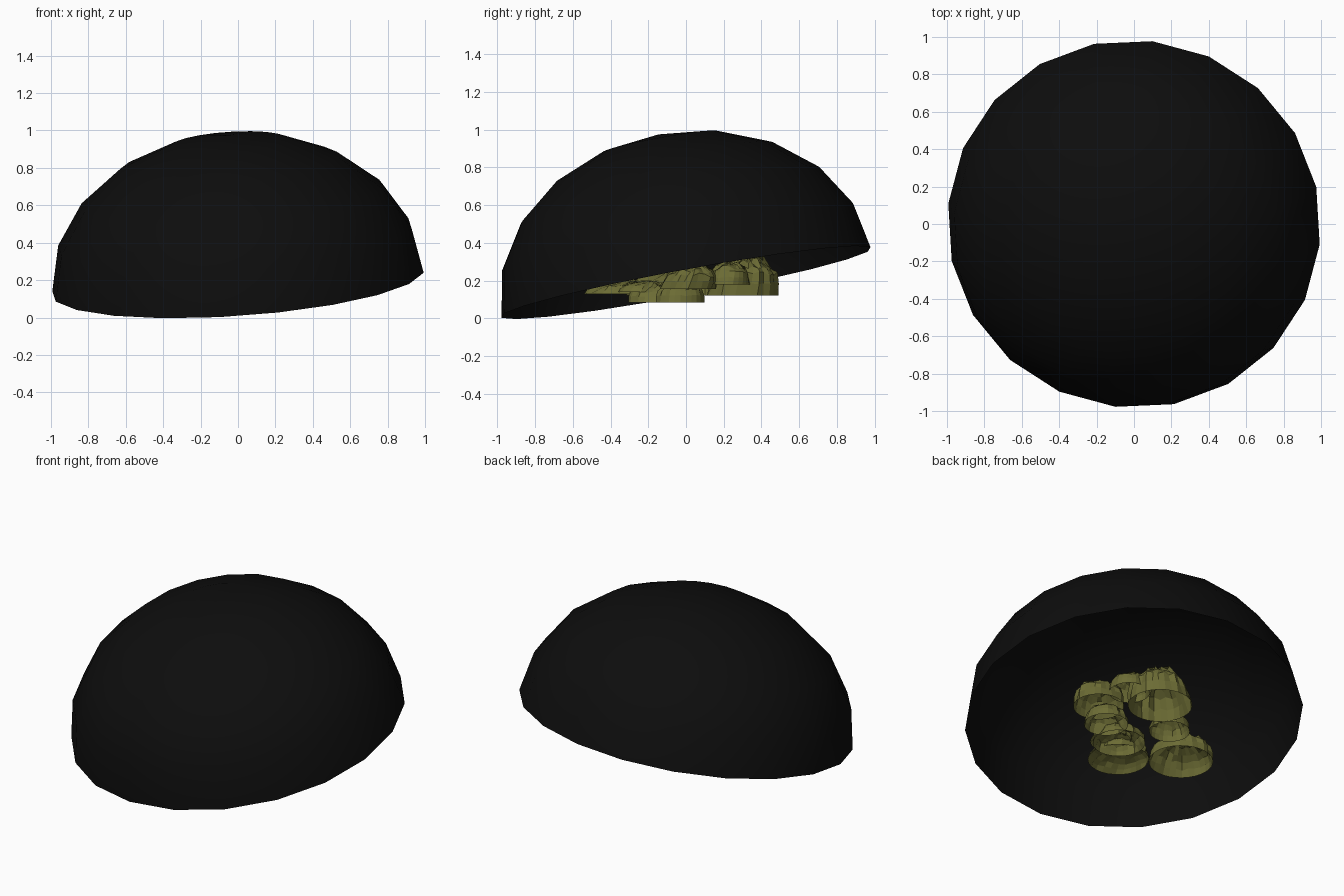
import bpy, bmesh, math, random
from mathutils import Vector, Matrix

if "Cube" in bpy.data.objects:
    bpy.data.objects.remove(bpy.data.objects["Cube"])

random.seed(7)


def material(name, rgb):
    m = bpy.data.materials.new(name)
    m.diffuse_color = (*rgb, 1)
    m.use_nodes = True
    m.node_tree.nodes["Principled BSDF"].inputs["Base Color"].default_value = m.diffuse_color
    return m


def add_object(name, bm, mat):
    me = bpy.data.meshes.new(name)
    bm.to_mesh(me)
    bm.free()
    me.materials.append(mat)
    ob = bpy.data.objects.new(name, me)
    bpy.context.collection.objects.link(ob)
    return ob


def cap(rings):
    """Open shell from a rim upwards: rings of points closed by one apex."""
    bm = bmesh.new()
    loops = [[bm.verts.new(p) for p in ring] for ring in rings[:-1]]
    apex = bm.verts.new(rings[-1])
    n = len(loops[0])
    for a, b in zip(loops, loops[1:]):
        for i in range(n):
            j = (i + 1) % n
            bm.faces.new((a[i], a[j], b[j], b[i]))
    for i in range(n):
        bm.faces.new((loops[-1][i], loops[-1][(i + 1) % n], apex))
    return bm


black = material("dome_black", (0.004, 0.004, 0.004))
olive = material("rock_olive", (0.15, 0.15, 0.035))

# Sky dome: flattened half sphere, 20 sides, open below, rim tilted
SIDES, RINGS, HEIGHT = 20, 5, 0.80
rings = []
for k in range(RINGS):
    lat = math.radians(18 * k)
    rings.append([Vector((math.cos(lat) * math.cos(a), math.cos(lat) * math.sin(a),
                          HEIGHT * math.sin(lat)))
                  for a in (math.radians(12 + 18 * i) for i in range(SIDES))])
rings.append(Vector((0, 0, HEIGHT)))
bm = cap(rings)
tilt = Vector((0, 0, 1)).rotation_difference(Vector((-0.07, -0.185, 1))).to_matrix().to_4x4()
bm.transform(Matrix.Translation((0, 0, 0.19)) @ tilt)
dome = add_object("sky_dome", bm, black)
dome.data.shade_smooth()


def mountain(name, x, y, r, base, top, px=0.0, py=0.0, sides=26):
    """Craggy open shell; px, py shift the peak away from the centre."""
    gully = [random.uniform(-1, 1) for _ in range(sides)]
    profile = [(1.0, 0.0), (0.95, 0.3), (0.86, 0.56), (0.68, 0.74), (0.42, 0.87), (0.2, 0.95)]
    rings = []
    for k, (t, h) in enumerate(profile):
        ring = []
        for i in range(sides):
            a = 2 * math.pi * i / sides
            f = t * (1 + (0.04 if k == 0 else 0.09) * gully[i] * (k > 0))
            f = min(f, 1.0)
            lift = h * (1 + 0.1 * gully[(i + k) % sides] + random.uniform(-0.08, 0.08))
            ring.append((x + r * f * math.cos(a) + px * h,
                         y + r * f * math.sin(a) + py * h,
                         base + (top - base) * min(lift, 1)))
        rings.append(ring)
    rings.append((x + px, y + py, top))
    add_object(name, cap(rings), olive)


# Ring of mountains hanging around the middle of the dome
mountain("back_mountain", 0.05, 0.30, 0.19, 0.12, 0.335, 0.05, 0.04, 30)
mountain("right_mountain", 0.28, 0.01, 0.15, 0.155, 0.285, 0.04, 0.05)
mountain("back_right_ridge", 0.22, 0.22, 0.12, 0.18, 0.30, 0.0, 0.02)
mountain("right_foothill", 0.19, -0.03, 0.13, 0.085, 0.20)
mountain("front_foothill", -0.01, -0.15, 0.155, 0.085, 0.19)
mountain("front_mountain", -0.18, -0.36, 0.18, 0.13, 0.205, 0.0, 0.05)
mountain("front_ridge", -0.02, -0.24, 0.12, 0.14, 0.20, 0.0, 0.03)
mountain("left_mountain", -0.47, -0.13, 0.19, 0.12, 0.26, 0.02, 0.03, 30)
mountain("left_foothill", -0.19, 0.10, 0.12, 0.12, 0.24)
